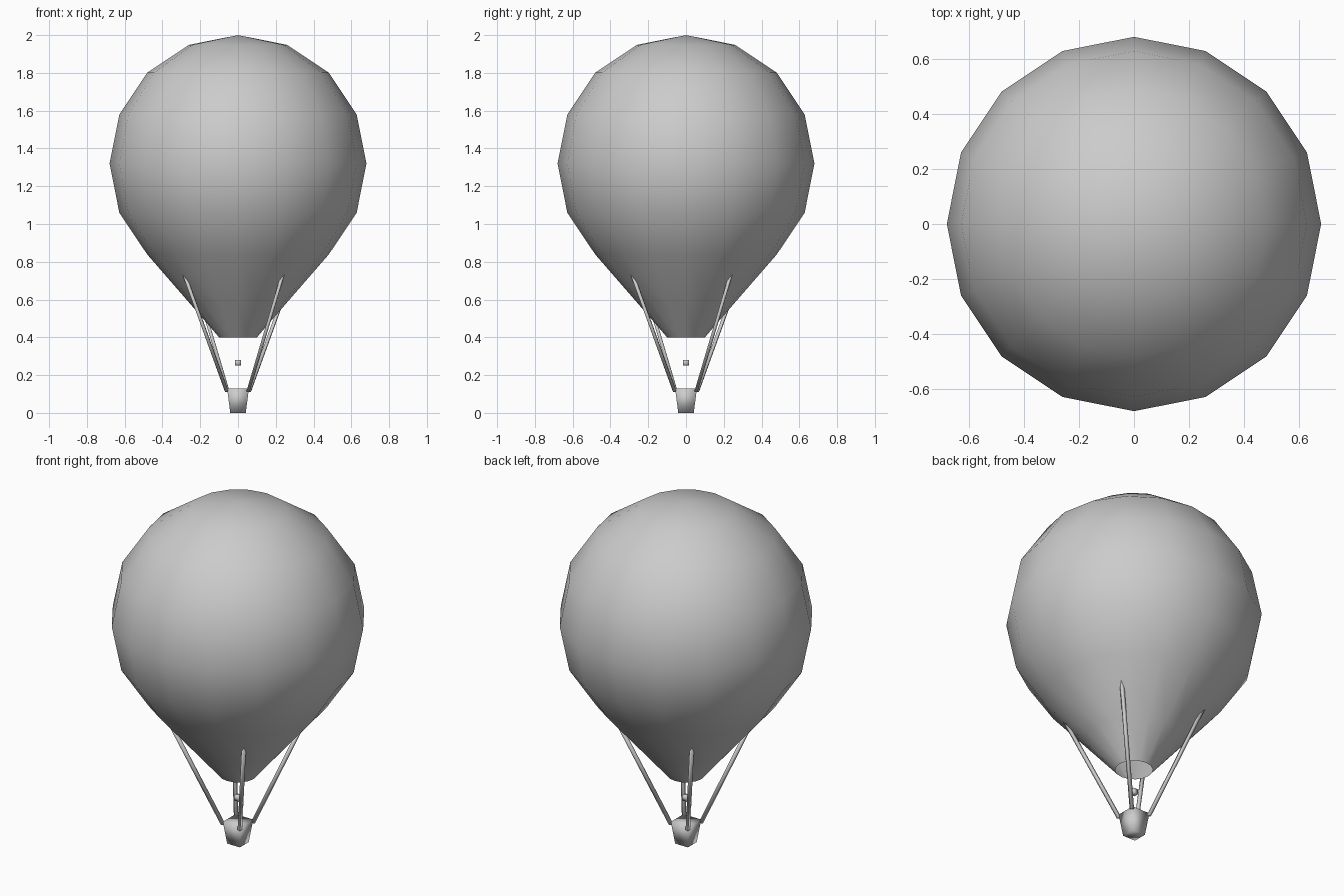
import bpy, bmesh, math
from mathutils import Vector

if "Cube" in bpy.data.objects:
    bpy.data.objects.remove(bpy.data.objects["Cube"])


def make_object(name, bm):
    bmesh.ops.recalc_face_normals(bm, faces=bm.faces)
    for f in bm.faces:
        f.smooth = True
    mesh = bpy.data.meshes.new(name)
    bm.to_mesh(mesh)
    bm.free()
    obj = bpy.data.objects.new(name, mesh)
    bpy.context.collection.objects.link(obj)
    return obj


# Envelope: 16-sided sphere whose underside is drawn into an open cone
SIDES, R, CZ = 16, 0.68, 1.32
profile = [(R * math.sin(math.radians(a)), CZ + R * math.cos(math.radians(a)))
           for a in (22.5, 45, 67.5, 90, 112.5, 135)]
profile += [(0.26, 0.585), (0.10, 0.40)]
bm = bmesh.new()
rings = [[bm.verts.new((r * math.cos(2 * math.pi * i / SIDES),
                        r * math.sin(2 * math.pi * i / SIDES), z))
          for i in range(SIDES)] for r, z in profile]
crown = bm.verts.new((0, 0, CZ + R))
for i in range(SIDES):
    j = (i + 1) % SIDES
    bm.faces.new((crown, rings[0][i], rings[0][j]))
    for a, b in zip(rings, rings[1:]):
        bm.faces.new((a[i], b[i], b[j], a[j]))
make_object("envelope", bm)

# Basket: tapered box
bm = bmesh.new()
bmesh.ops.create_cube(bm, size=1)
for v in bm.verts:
    half = 0.058 if v.co.z > 0 else 0.041
    v.co = (math.copysign(half, v.co.x), math.copysign(half, v.co.y),
            0.13 if v.co.z > 0 else 0.0)
make_object("basket", bm)

# Burner: small cube under the mouth
bm = bmesh.new()
bmesh.ops.create_cube(bm, size=0.03)
bmesh.ops.translate(bm, verts=bm.verts, vec=(0, 0, 0.265))
make_object("burner", bm)

# Ropes: four thin square bars, repeated every quarter turn
low, high = Vector((0.054, -0.06, 0.115)), Vector((0.242, -0.29, 0.75))
axis = high - low
for n in range(4):
    bm = bmesh.new()
    bmesh.ops.create_cone(bm, cap_ends=True, segments=4, radius1=0.012,
                          radius2=0.012, depth=axis.length)
    rope = make_object(f"rope_{n + 1}", bm)
    turn = axis.to_track_quat('Z', 'Y').to_matrix().to_4x4()
    turn.translation = (low + high) / 2
    c, s = [(1, 0), (0, 1), (-1, 0), (0, -1)][n]
    for v in rope.data.vertices:
        p = turn @ v.co
        v.co = (c * p.x - s * p.y, s * p.x + c * p.y, p.z)
